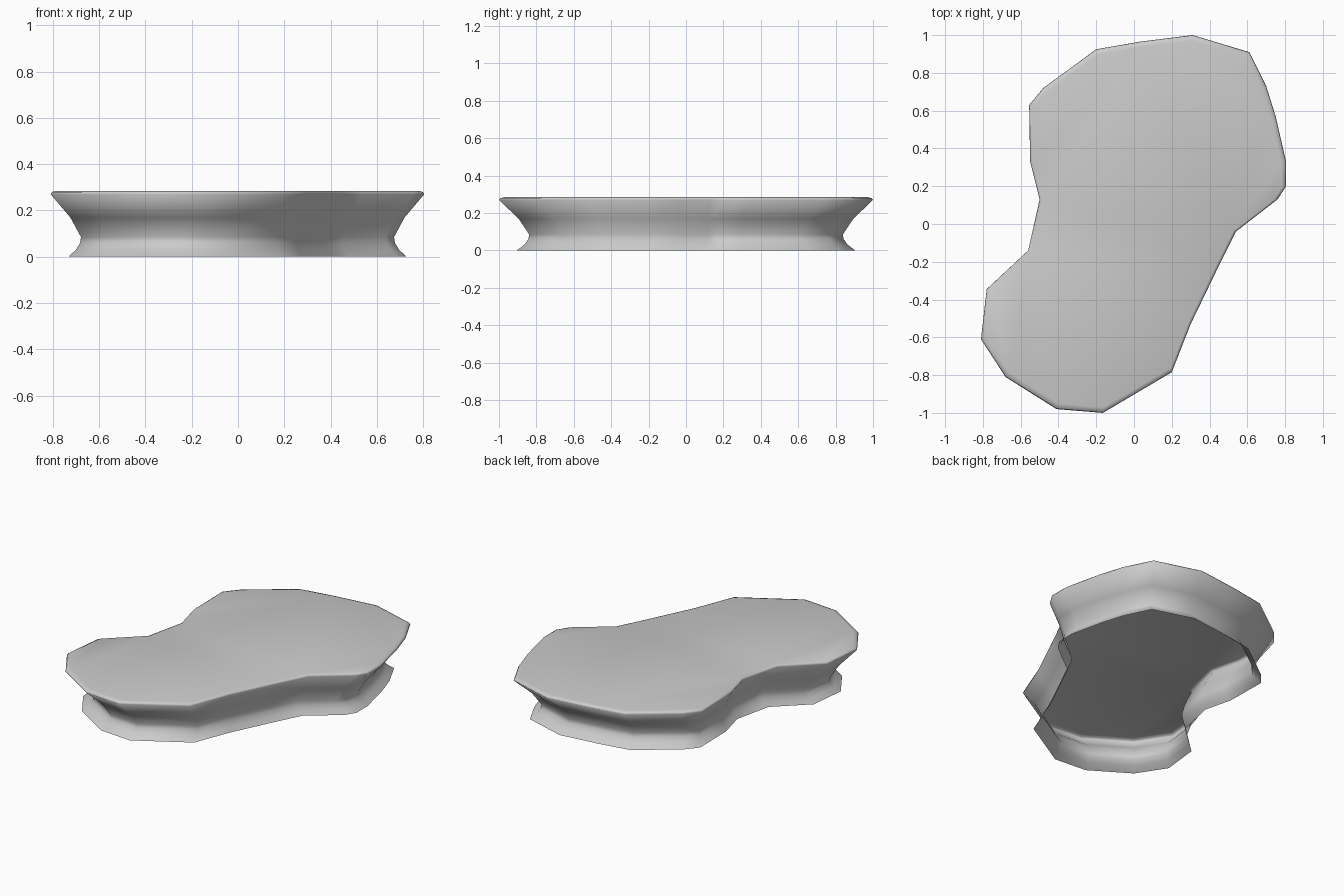
import bpy
import bmesh

cube = bpy.data.objects.get("Cube")
if cube:
    bpy.data.objects.remove(cube, do_unlink=True)

# Plain grey material
grey = bpy.data.materials.new("plain grey")
grey.use_nodes = True
grey.diffuse_color = (0.6, 0.6, 0.6, 1)
grey.node_tree.nodes["Principled BSDF"].inputs["Base Color"].default_value = (0.6, 0.6, 0.6, 1)

# Rim outline, counter-clockwise from the back
OUTLINE = [
    (0.31, 1), (0.03, 0.965), (-0.2, 0.925), (-0.48, 0.72), (-0.555, 0.63),
    (-0.55, 0.33), (-0.5, 0.13), (-0.56, -0.14), (-0.78, -0.345),
    (-0.81, -0.61), (-0.68, -0.81), (-0.41, -0.98), (-0.165, -1),
    (0.2, -0.785), (0.3, -0.53), (0.45, -0.22), (0.54, -0.04),
    (0.76, 0.13), (0.805, 0.2), (0.805, 0.33), (0.75, 0.57),
    (0.7, 0.73), (0.61, 0.91),
]

# Side profile as (height, scale of the outline): flared foot, waist, rim
PROFILE = [
    (0, 0.905), (0.03, 0.865), (0.06, 0.843), (0.085, 0.838),
    (0.17, 0.895), (0.27, 1), (0.28, 0.993), (0.285, 0.97),
]


def loft(name, outline, profile, material):
    """Stack scaled copies of the outline, join them and close the top."""
    bm = bmesh.new()
    rings = [[bm.verts.new((x * s, y * s, z)) for x, y in outline]
             for z, s in profile]
    count = len(outline)
    for low, high in zip(rings, rings[1:]):
        for i in range(count):
            j = (i + 1) % count
            bm.faces.new((low[i], low[j], high[j], high[i]))
    top = bm.faces.new(rings[-1])
    bmesh.ops.triangulate(bm, faces=[top])
    for face in bm.faces:
        face.smooth = True
    mesh = bpy.data.meshes.new(name)
    bm.to_mesh(mesh)
    bm.free()
    mesh.materials.append(material)
    obj = bpy.data.objects.new(name, mesh)
    bpy.context.collection.objects.link(obj)
    return obj


# Waisted slab, hollow and open underneath
loft("slab", OUTLINE, PROFILE, grey)
